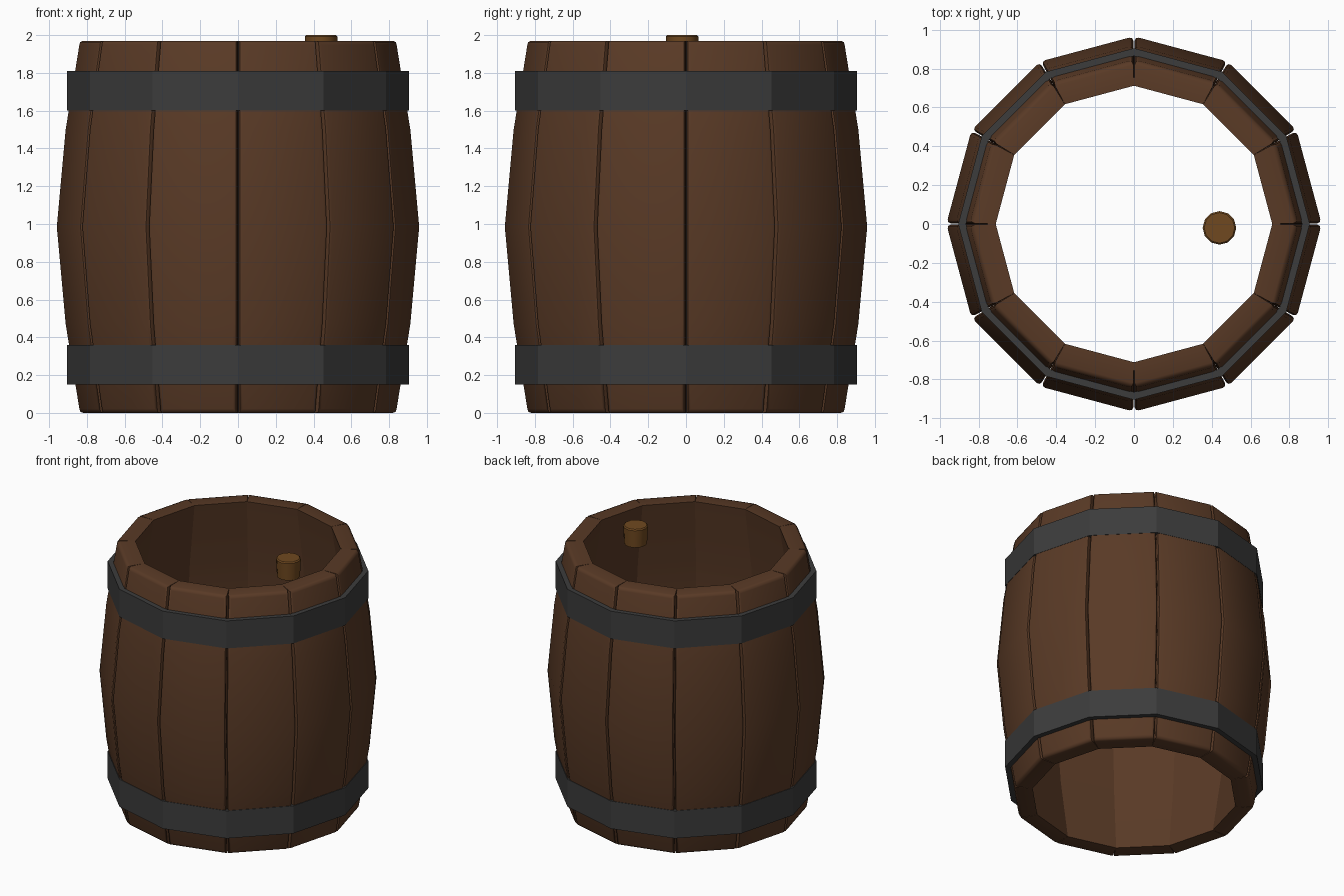
import bpy, bmesh, math
from math import sin, cos, radians
from mathutils import Matrix

if "Cube" in bpy.data.objects:
    bpy.data.objects.remove(bpy.data.objects["Cube"])


def material(name, rgb):
    m = bpy.data.materials.new(name)
    m.diffuse_color = (*rgb, 1)
    m.use_nodes = True
    m.node_tree.nodes["Principled BSDF"].inputs["Base Color"].default_value = m.diffuse_color
    return m


WOOD = material("dark brown wood", (0.100, 0.042, 0.019))
IRON = material("dark grey iron", (0.045, 0.045, 0.045))
CORK = material("light brown cork", (0.162, 0.066, 0.014))

SIDES = 12
STEP = radians(360 / SIDES)
# stave bulge: height, outer corner radius
BULGE = [(0, 0.842), (0.47, 0.918), (0.985, 0.965), (1.50, 0.918), (1.97, 0.842)]
THICK = 0.13


def add_object(name, bm, mat, smooth=False):
    bmesh.ops.recalc_face_normals(bm, faces=bm.faces)
    me = bpy.data.meshes.new(name)
    bm.to_mesh(me)
    bm.free()
    me.materials.append(mat)
    if smooth:
        me.shade_smooth()
        me.set_sharp_from_angle(angle=radians(40))
    ob = bpy.data.objects.new(name, me)
    bpy.context.collection.objects.link(ob)
    return ob


def make_stave(index):
    """One bowed plank with rounded outer edges."""
    bm = bmesh.new()
    rings = []
    half, gap = STEP / 2, 0.004
    for z, r in BULGE:
        a = half - gap / r
        ri = r - THICK
        pts = [(r * cos(a), -r * sin(a)), (r * cos(a), r * sin(a)),
               (ri * cos(half), ri * sin(half)), (ri * cos(half), -ri * sin(half))]
        rings.append([bm.verts.new((x, y, z)) for x, y in pts])
    outer = []
    for lo, hi in zip(rings, rings[1:]):
        for i in range(4):
            j = (i + 1) % 4
            f = bm.faces.new((lo[i], lo[j], hi[j], hi[i]))
            if i == 0:
                outer.append(f)
    bm.faces.new(rings[0])
    bm.faces.new(rings[-1])
    # round the border of the outer surface
    border = [e for e in bm.edges if sum(f in outer for f in e.link_faces) == 1]
    bmesh.ops.bevel(bm, geom=border, offset=0.022, segments=2, profile=0.5,
                    affect='EDGES')
    bm.transform(Matrix.Rotation((index + 0.5) * STEP, 4, 'Z'))
    add_object(f"stave_{index + 1}", bm, WOOD, smooth=True)


def make_hoop(name, z0, z1, r_in=0.865, r_out=0.905):
    """Flat-sided ring around the staves."""
    bm = bmesh.new()
    loops = []
    for r, z in [(r_out, z0), (r_out, z1), (r_in, z1), (r_in, z0)]:
        loops.append([bm.verts.new((r * cos(k * STEP), r * sin(k * STEP), z))
                      for k in range(SIDES)])
    for n in range(4):
        a, b = loops[n], loops[(n + 1) % 4]
        for k in range(SIDES):
            m = (k + 1) % SIDES
            bm.faces.new((a[k], a[m], b[m], b[k]))
    add_object(name, bm, IRON)


for i in range(SIDES):
    make_stave(i)
make_hoop("lower_hoop", 0.15, 0.36)
make_hoop("upper_hoop", 1.60, 1.81)

# cork plug, slightly narrower at the bottom, rounded top rim
bm = bmesh.new()
bmesh.ops.create_cone(bm, cap_ends=True, segments=12, radius1=0.080, radius2=0.087,
                      depth=0.14)
rim = [e for e in bm.edges if all(v.co.z > 0 for v in e.verts)]
bmesh.ops.bevel(bm, geom=rim, offset=0.008, segments=1, affect='EDGES')
bm.transform(Matrix.Translation((0.44, -0.02, 1.93)))
add_object("cork_plug", bm, CORK, smooth=True)
